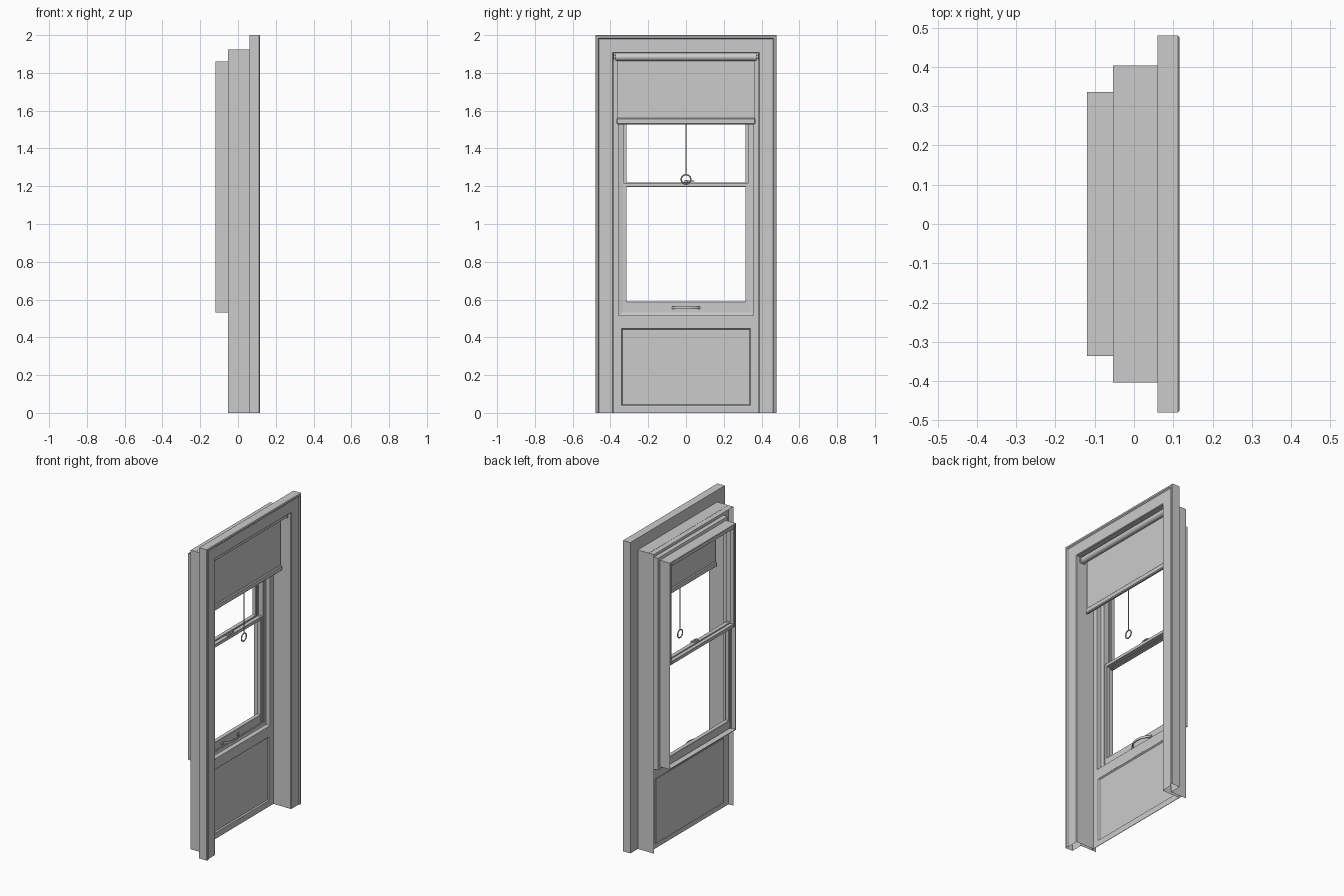
import bpy, bmesh, math
from mathutils import Vector

if "Cube" in bpy.data.objects:
    bpy.data.objects.remove(bpy.data.objects["Cube"])


def mesh_object(name, bm, smooth=False):
    bmesh.ops.recalc_face_normals(bm, faces=bm.faces)
    me = bpy.data.meshes.new(name)
    bm.to_mesh(me)
    bm.free()
    ob = bpy.data.objects.new(name, me)
    bpy.context.collection.objects.link(ob)
    if smooth:
        bpy.context.view_layer.objects.active = ob
        ob.select_set(True)
        bpy.ops.object.shade_smooth_by_angle(angle=math.radians(40))
        ob.select_set(False)
    return ob


def box(name, x, y, z, bevel=0.0):
    bm = bmesh.new()
    bmesh.ops.create_cube(bm, size=1)
    for v in bm.verts:
        for i, (a, b) in enumerate((x, y, z)):
            v.co[i] = (a + b) / 2 + v.co[i] * (b - a)
    if bevel:
        bmesh.ops.bevel(bm, geom=bm.edges[:], offset=bevel, segments=1,
                        affect='EDGES', profile=0.5)
    return mesh_object(name, bm)


def pair(name, x, y, z, bevel=0.0):
    box(name + "_right", x, y, z, bevel)
    box(name + "_left", x, (-y[1], -y[0]), z, bevel)


def mitred_frame(name, half, z0, z1, profile, arch=False, sheet=False):
    """Sweep an (inset, x) profile round a rectangle or an open-bottomed arch."""
    bm = bmesh.new()
    rings = []
    for sy, top in ((-1, 0), (-1, 1), (1, 1), (1, 0)):
        ring = []
        for d, x in profile:
            z = z1 - d if top else z0 + (0 if arch else d)
            ring.append(bm.verts.new((x, sy * (half - d), z)))
        rings.append(ring)
    n = len(profile)
    for k in range(3 if arch else 4):
        a, b = rings[k], rings[(k + 1) % 4]
        for i in range(n - 1 if sheet else n):
            j = (i + 1) % n
            bm.faces.new((a[i], a[j], b[j], b[i]))
    return mesh_object(name, bm)


def rod(name, a, b, radius, sides=24):
    a, b = Vector(a), Vector(b)
    bm = bmesh.new()
    bmesh.ops.create_cone(bm, cap_ends=True, segments=sides, radius1=radius,
                          radius2=radius, depth=(b - a).length)
    rot = (b - a).to_track_quat('Z', 'Y').to_matrix()
    for v in bm.verts:
        v.co = rot @ v.co + (a + b) / 2
    return mesh_object(name, bm, True)


# Casing and jamb: one folded sheet, open at the bottom and behind
mitred_frame("casing", 0.48, 0, 2.0,
             [(0.076, -0.054), (0.076, 0.06), (0, 0.06), (0, 0.112), (0.004, 0.116),
              (0.014, 0.116), (0.020, 0.109), (0.091, 0.109), (0.095, 0.105),
              (0.095, -0.018)], arch=True, sheet=True)

# Flat frame set into the jamb
BACK = (-0.020, -0.017)
pair("frame_stile", BACK, (0.356, 0.404), (0, 1.925))
box("frame_head", BACK, (-0.356, 0.356), (1.88, 1.925))
box("frame_sill", BACK, (-0.356, 0.356), (0.45, 0.513))
box("frame_bottom", BACK, (-0.356, 0.356), (0, 0.035))
pair("panel_edge", BACK, (0.345, 0.356), (0.035, 0.45))

# Recessed lower panel with a bevelled step
box("lower_panel", (-0.028, -0.025), (-0.345, 0.345), (0.035, 0.45))
mitred_frame("panel_step", 0.346, 0.034, 0.451,
             [(0, -0.017), (0.004, -0.018), (0.010, -0.025)], sheet=True)

# Stepped lining leading from the frame back to the window box
mitred_frame("window_trim", 0.357, 0.512, 1.882,
             [(0, -0.017), (0.003, -0.019), (0.003, -0.048), (0.020, -0.052),
              (0.022, -0.058)], sheet=True)

# Window box with parting strips between the sashes
mitred_frame("window_box", 0.336, 0.532, 1.861,
             [(0, -0.12), (0, -0.054), (0.004, -0.054), (0.004, -0.12)])
pair("parting_strip", (-0.091, -0.087), (0.324, 0.332), (0.536, 1.857))


# Double-hung sashes: upper one sits behind the lower one
def sash(name, x, z0, z1, bottom, top):
    pair(name + "_stile", x, (0.314, 0.332), (z0, z1), 0.002)
    box(name + "_bottom_rail", x, (-0.316, 0.316), (z0, z0 + bottom), 0.002)
    box(name + "_top_rail", x, (-0.316, 0.316), (z1 - top, z1), 0.002)


sash("lower_sash", (-0.086, -0.058), 0.536, 1.218, 0.053, 0.021)
sash("upper_sash", (-0.119, -0.092), 1.198, 1.857, 0.021, 0.025)

# Sash lock on the meeting rail
box("lock_base", (-0.084, -0.062), (-0.015, 0.025), (1.218, 1.223), 0.001)
rod("lock_pivot", (-0.073, 0, 1.222), (-0.073, 0, 1.232), 0.008, 16)
box("lock_lever", (-0.072, -0.060), (0, 0.045), (1.224, 1.229), 0.001)

# Arched pull handle on the lower rail
bm = bmesh.new()
prev = None
for y, x in ((-0.09, -0.056), (-0.073, -0.054), (-0.06, -0.038), (-0.03, -0.026), (0, -0.022),
             (0.03, -0.026), (0.06, -0.038), (0.073, -0.054), (0.09, -0.056)):
    ring = [bm.verts.new((x + dx, y, 0.557 + dz))
            for dx, dz in ((-0.003, -0.007), (0.003, -0.007), (0.003, 0.007), (-0.003, 0.007))]
    if prev:
        for i in range(4):
            bm.faces.new((prev[i], prev[(i + 1) % 4], ring[(i + 1) % 4], ring[i]))
    else:
        bm.faces.new(ring)
    prev = ring
bm.faces.new(prev)
mesh_object("pull_handle", bm, True)

# Roller shade: roll, end brackets, fabric, hem bar
rod("shade_roller", (0.066, -0.374, 1.884), (0.066, 0.374, 1.884), 0.02, 32)
for side, s in (("left", -1), ("right", 1)):
    rod("shade_pin_" + side, (0.066, s * 0.372, 1.884), (0.066, s * 0.385, 1.884), 0.008, 12)
    box("shade_bracket_" + side, (0.046, 0.086), sorted((s * 0.380, s * 0.384)), (1.866, 1.904))
box("shade_fabric", (0.046, 0.048), (-0.364, 0.364), (1.54, 1.884))
box("hem_bar", (0.037, 0.058), (-0.368, 0.368), (1.528, 1.562), 0.005)

# Pull cord and ring
rod("pull_cord", (0.042, 0, 1.258), (0.042, 0, 1.535), 0.003, 10)
bpy.ops.mesh.primitive_torus_add(location=(0.042, 0, 1.236), rotation=(0, math.pi / 2, 0),
                                 major_radius=0.025, minor_radius=0.004,
                                 major_segments=32, minor_segments=10)
bpy.context.object.name = "pull_ring"
bpy.ops.object.shade_smooth_by_angle()
